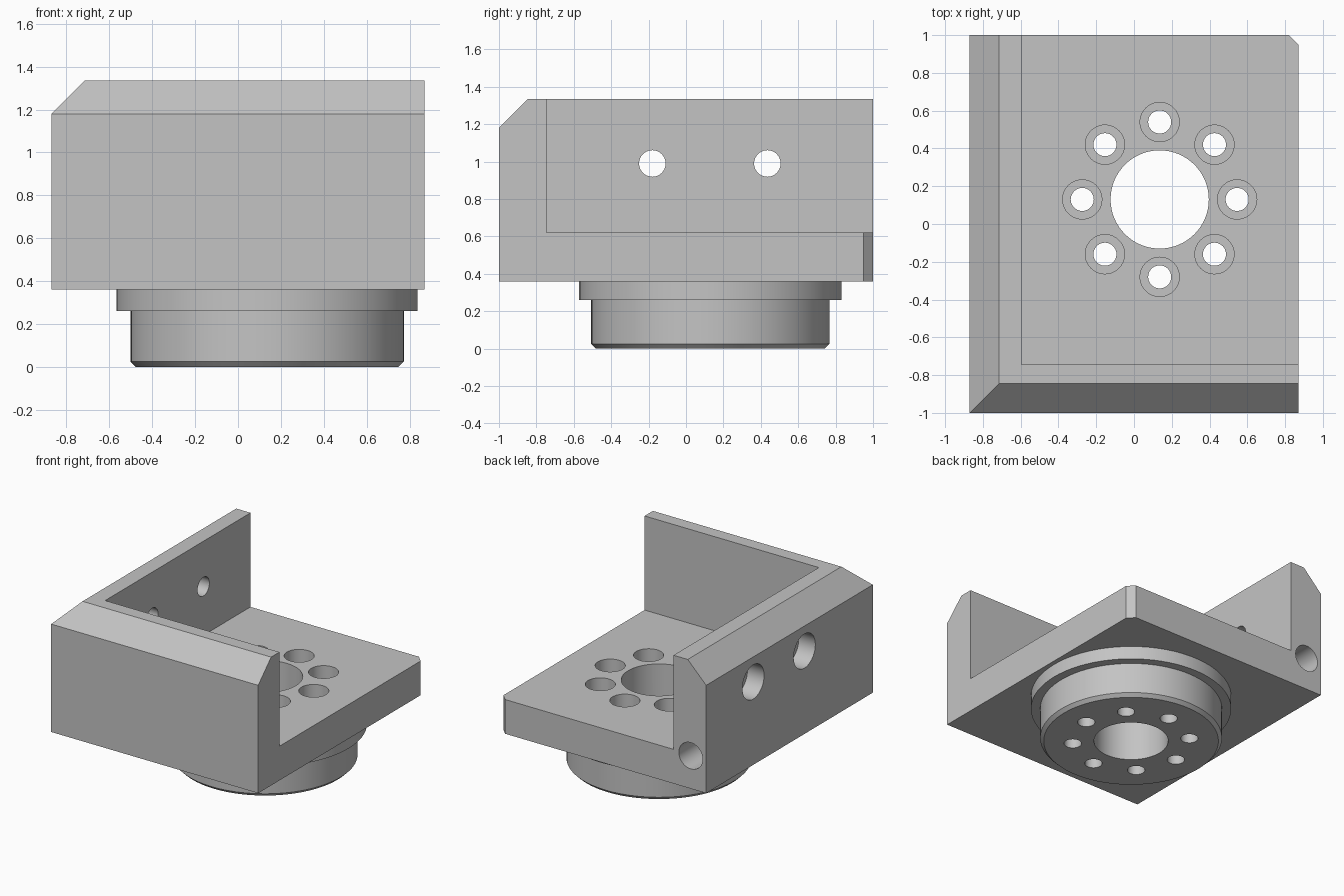
import bpy
import bmesh
from math import pi, cos, sin
from mathutils import Matrix, Vector

cube = bpy.data.objects.get("Cube")
if cube:
    bpy.data.objects.remove(cube, do_unlink=True)

# Single plain metal colour
GREY = (0.55, 0.55, 0.55, 1)
metal = bpy.data.materials.new("light_grey_metal")
metal.use_nodes = True
metal.diffuse_color = GREY
metal.node_tree.nodes["Principled BSDF"].inputs["Base Color"].default_value = GREY

# Main dimensions
HX, HY = 0.87, 1.0
BASE, FLOOR, TOP = 0.36, 0.62, 1.335
INNER_X, INNER_Y = -0.595, -0.745
CX, CY = 0.136, 0.13
BOLT_RING = 0.41


def add_box(bm, low, high):
    low, high = Vector(low), Vector(high)
    size = Matrix.Diagonal((*(high - low), 1))
    bmesh.ops.create_cube(bm, size=1, matrix=Matrix.Translation((low + high) / 2) @ size)


def add_turned(bm, profile, matrix, sides=64):
    """Closed solid of revolution from (radius, height) pairs, low to high."""
    rings = [[bm.verts.new(matrix @ Vector((r * cos(2 * pi * i / sides),
                                            r * sin(2 * pi * i / sides), z)))
              for i in range(sides)] for r, z in profile]
    for a, b in zip(rings, rings[1:]):
        for i in range(sides):
            j = (i + 1) % sides
            bm.faces.new((a[i], a[j], b[j], b[i]))
    bm.faces.new(rings[0][::-1])
    bm.faces.new(rings[-1])


def slice_off(bm, point, normal):
    """Cut away everything on the normal side and cap the cut."""
    geom = bm.verts[:] + bm.edges[:] + bm.faces[:]
    cut = bmesh.ops.bisect_plane(bm, geom=geom, plane_co=point, plane_no=normal,
                                 clear_outer=True)
    edges = [e for e in cut["geom_cut"] if isinstance(e, bmesh.types.BMEdge)]
    bmesh.ops.edgeloop_fill(bm, edges=edges)


def make_object(name, bm):
    bmesh.ops.recalc_face_normals(bm, faces=bm.faces[:])
    mesh = bpy.data.meshes.new(name)
    bm.to_mesh(mesh)
    bm.free()
    mesh.materials.append(metal)
    obj = bpy.data.objects.new(name, mesh)
    bpy.context.collection.objects.link(obj)
    return obj


def activate(obj):
    bpy.ops.object.select_all(action="DESELECT")
    obj.select_set(True)
    bpy.context.view_layer.objects.active = obj


def subtract(obj, cutter):
    mod = obj.modifiers.new("cut", "BOOLEAN")
    mod.operation = "DIFFERENCE"
    mod.solver = "EXACT"
    mod.object = cutter
    activate(obj)
    bpy.ops.object.modifier_apply(modifier=mod.name)


# Block with chamfered outer top edges
bm = bmesh.new()
add_box(bm, (-HX, -HY, BASE), (HX, HY, TOP))
slice_off(bm, (-HX, 0, 1.18), (-1, 0, 1))
slice_off(bm, (0, -HY, 1.18), (0, -1, 1))
slice_off(bm, (HX, 0.95, 0), (1, 1, 0))
bracket = make_object("corner_bracket", bm)

# Pocket leaving the floor plate and two walls
bm = bmesh.new()
add_box(bm, (INNER_X, INNER_Y, FLOOR), (HX + 1, HY + 1, TOP + 1))
pocket = make_object("pocket_cutter", bm)

# Stepped flange and spigot beneath the plate
bm = bmesh.new()
add_turned(bm, [(0.612, 0), (0.637, 0.025), (0.637, 0.26), (0.702, 0.26), (0.702, BASE)],
           Matrix.Translation((CX, CY, 0)), 96)
spigot = make_object("round_spigot", bm)

# Central bore and ring of counterbored bolt holes
bm = bmesh.new()
add_turned(bm, [(0.26, -0.2), (0.26, 0.8)], Matrix.Translation((CX, CY, 0)))
for k in range(8):
    a = k * pi / 4
    place = Matrix.Translation((CX + BOLT_RING * cos(a), CY + BOLT_RING * sin(a), 0))
    add_turned(bm, [(0.061, -0.2), (0.061, 0.49), (0.104, 0.49), (0.104, 0.8)], place, 40)
bores = make_object("bore_cutter", bm)

# Counterbored wall holes and the blind hole in the wall end
bm = bmesh.new()
for y in (-0.18, 0.435):
    place = Matrix.Translation((-HX, y, 0.99)) @ Matrix.Rotation(pi / 2, 4, "Y")
    add_turned(bm, [(0.13, -0.2), (0.13, 0.14), (0.071, 0.14), (0.071, 0.5)], place, 40)
place = Matrix.Translation((-0.74, HY, 0.61)) @ Matrix.Rotation(pi / 2, 4, "X")
add_turned(bm, [(0.1, -0.2), (0.1, 0.5)], place, 40)
wall_holes = make_object("wall_hole_cutter", bm)

for cutter in (pocket, bores, wall_holes):
    subtract(bracket, cutter)
subtract(spigot, bores)

for cutter in (pocket, bores, wall_holes):
    bpy.data.objects.remove(cutter, do_unlink=True)

for part in (bracket, spigot):
    activate(part)
    bpy.ops.object.shade_smooth_by_angle(angle=pi / 6)
